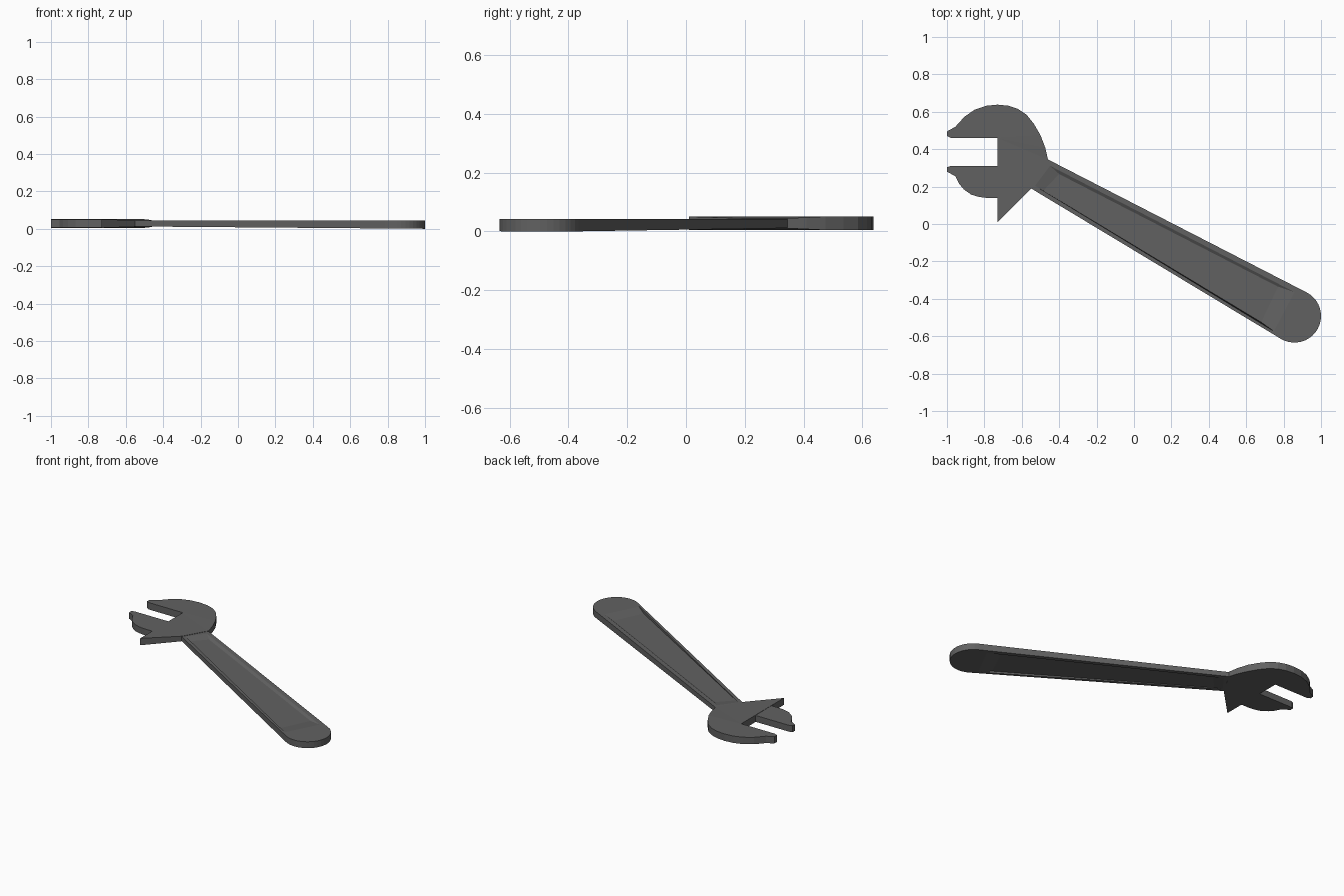
import bpy, bmesh, math

if "Cube" in bpy.data.objects:
    bpy.data.objects.remove(bpy.data.objects["Cube"])

steel = bpy.data.materials.new("dark_steel")
steel.diffuse_color = (0.12, 0.12, 0.12, 1)
steel.use_nodes = True
steel.node_tree.nodes["Principled BSDF"].inputs["Base Color"].default_value = steel.diffuse_color


def solid(name, lower, upper):
    """Closed solid between two matching counter-clockwise loops."""
    bm = bmesh.new()
    lo = [bm.verts.new(p) for p in lower]
    hi = [bm.verts.new(p) for p in upper]
    n = len(lo)
    bm.faces.new(lo[::-1])
    bm.faces.new(hi)
    for i in range(n):
        j = (i + 1) % n
        bm.faces.new((lo[i], lo[j], hi[j], hi[i]))
    bmesh.ops.recalc_face_normals(bm, faces=bm.faces)
    bmesh.ops.triangulate(bm, faces=[f for f in bm.faces if len(f.verts) > 4])
    me = bpy.data.meshes.new(name)
    bm.to_mesh(me)
    bm.free()
    me.materials.append(steel)
    ob = bpy.data.objects.new(name, me)
    bpy.context.collection.objects.link(ob)
    return ob


TOP = 0.043


def under(x):
    """Height of the handle's gently sloping underside."""
    return 0.008 * (1 - x)


# Handle: tapered bar with a rounded end
arc = [math.radians(-121 + 183.8 * i / 20) for i in range(21)]
outline = [(-0.55, 0.19)]
outline += [(0.858 + 0.142 * math.cos(a), -0.492 + 0.142 * math.sin(a)) for a in arc]
outline += [(-0.46, 0.345)]
handle = solid("handle", [(x, y, under(x)) for x, y in outline],
               [(x, y, TOP) for x, y in outline])

# Recessed panels with sloping walls on both faces of the handle
rim = [(-0.53, 0.205), (0.75, -0.575), (0.86, -0.365), (-0.45, 0.312)]
floor = [(-0.49, 0.172), (0.68, -0.525), (0.77, -0.335), (-0.40, 0.267)]
top_cut = solid("top_recess_cutter", [(x, y, TOP - 0.01) for x, y in floor],
                [(x, y, TOP + 0.0002) for x, y in rim])
low_cut = solid("under_recess_cutter", [(x, y, under(x) - 0.0002) for x, y in rim],
                [(x, y, under(x) + 0.009) for x, y in floor])
for cutter in (top_cut, low_cut):
    cutter.hide_render = True
    cutter.hide_set(True)
    m = handle.modifiers.new("recess", "BOOLEAN")
    m.operation = "DIFFERENCE"
    m.solver = "EXACT"
    m.object = cutter

# Head with the fixed upper jaw and pointed lower spur, thinned at the neck
head = [(-0.73, 0.01), (-0.55, 0.19), (-0.46, 0.345), (-0.475, 0.41),
        (-0.50, 0.475), (-0.535, 0.535), (-0.575, 0.585), (-0.62, 0.615),
        (-0.67, 0.632), (-0.73, 0.638), (-0.79, 0.632), (-0.85, 0.612),
        (-0.905, 0.575), (-0.955, 0.52), (-1.0, 0.495), (-1.0, 0.47),
        (-0.98, 0.46), (-0.73, 0.46)]
drop = {1: 0.006, 2: 0.006, 3: 0.003}
solid("head", [(x, y, 0.005 + drop.get(i, 0)) for i, (x, y) in enumerate(head)],
      [(x, y, 0.051 - drop.get(i, 0)) for i, (x, y) in enumerate(head)])

# Sliding lower jaw
jaw = [(-0.79, 0.14), (-0.83, 0.145), (-0.87, 0.157), (-0.91, 0.185),
       (-0.935, 0.215), (-0.955, 0.255), (-1.0, 0.28), (-1.0, 0.303),
       (-0.98, 0.31), (-0.72, 0.31), (-0.72, 0.14)][::-1]
solid("lower_jaw", [(x, y, 0.007) for x, y in jaw], [(x, y, 0.0495) for x, y in jaw])
